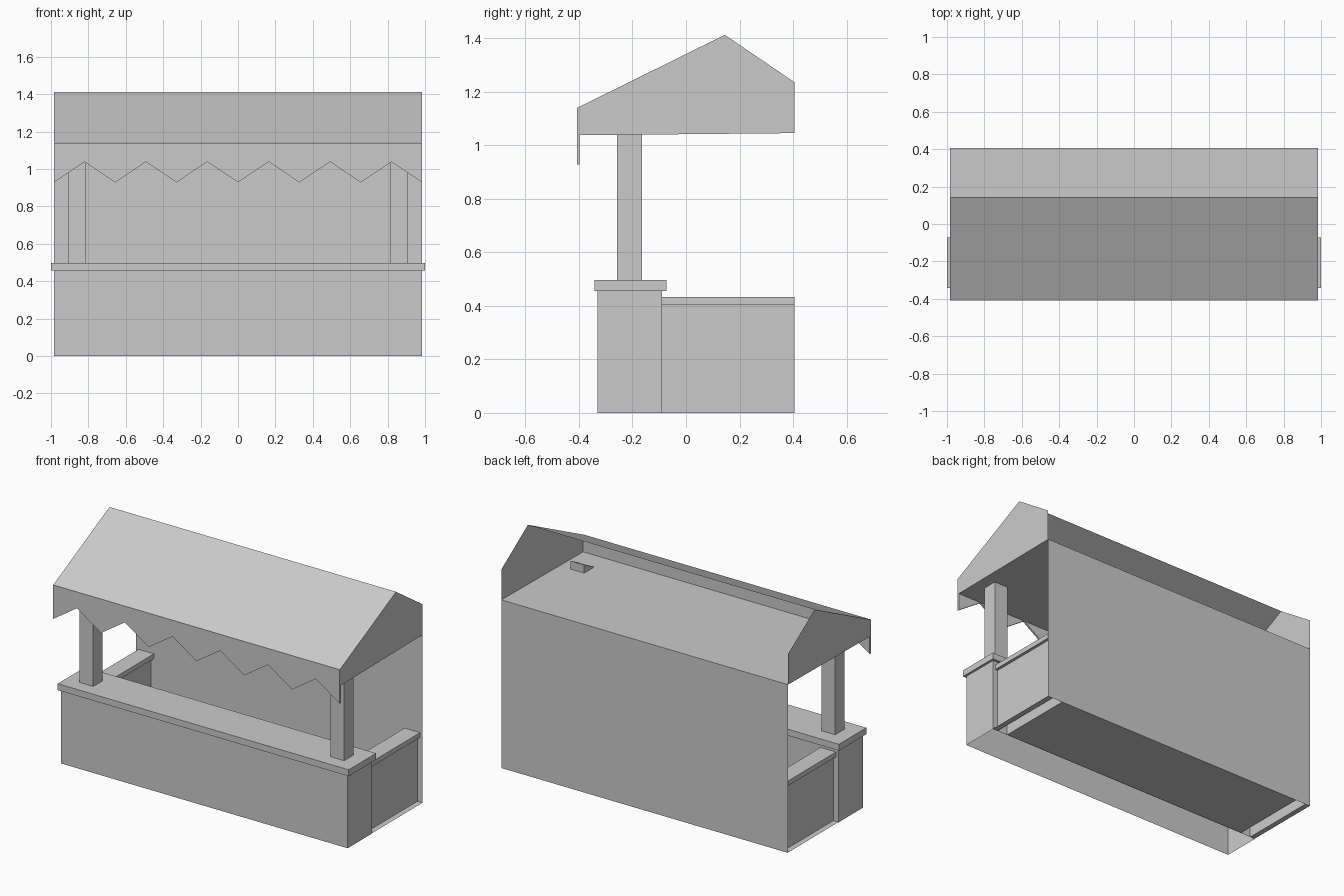
import bpy

if "Cube" in bpy.data.objects:
    bpy.data.objects.remove(bpy.data.objects["Cube"])

HALF = 0.985   # half width of the stall


def mesh_object(name, verts, faces):
    me = bpy.data.meshes.new(name)
    me.from_pydata(verts, [], faces)
    me.update()
    ob = bpy.data.objects.new(name, me)
    bpy.context.collection.objects.link(ob)
    return ob


def box(name, x, y, z, bottom=True, front_top=None):
    """Box from ranges; optionally open below or with a lower front top edge."""
    zf = z[1] if front_top is None else front_top
    verts = [(x[0], y[0], z[0]), (x[1], y[0], z[0]), (x[1], y[1], z[0]), (x[0], y[1], z[0]),
             (x[0], y[0], zf), (x[1], y[0], zf), (x[1], y[1], z[1]), (x[0], y[1], z[1])]
    faces = [(4, 5, 6, 7), (0, 1, 5, 4), (1, 2, 6, 5), (2, 3, 7, 6), (3, 0, 4, 7)]
    if bottom:
        faces.append((3, 2, 1, 0))
    return mesh_object(name, verts, faces)


def sheet(name, a, b):
    """Single flat panel across the full width between two (y, z) points."""
    return mesh_object(name, [(-HALF, *a), (HALF, *a), (HALF, *b), (-HALF, *b)], [(0, 1, 2, 3)])


# Counter: hollow body open underneath, with an overhanging top slab
box("counter_body", (-HALF, HALF), (-0.33, -0.09), (0, 0.456), bottom=False)
box("counter_top", (-1, 1), (-0.342, -0.073), (0.456, 0.496))

# Thin floor strips and main floor, leaving the hollow side walls open below
for name, x0, x1 in (("floor", -0.88, 0.88), ("left_ledge", -HALF, -0.95), ("right_ledge", 0.95, HALF)):
    mesh_object(name, [(x0, -0.09, 0.002), (x1, -0.09, 0.002), (x1, 0.405, 0.002), (x0, 0.405, 0.002)],
                [(0, 1, 2, 3)])

# Back wall and ceiling
sheet("back_wall", (0.405, 1.045), (0.405, 0))
sheet("ceiling", (-0.40, 1.037), (0.405, 1.045))

# Roof: one front slope, open at the back
EAVE, RIDGE = (-0.405, 1.14), (0.145, 1.412)
sheet("roof_slope", EAVE, RIDGE)

# Mirrored parts: gables, posts, low side walls with caps
gable = [(-0.405, 1.037), EAVE, RIDGE, (0.405, 1.235), (0.405, 1.045)]
for side, s in (("left", -1), ("right", 1)):
    order = range(5) if s < 0 else range(4, -1, -1)
    mesh_object(side + "_gable", [(s * HALF, y, z) for y, z in gable], [tuple(order)])

    def span(a, b):
        return tuple(sorted((s * a, s * b)))

    box(side + "_post", span(0.815, 0.91), (-0.258, -0.164), (0.49, 1.09), front_top=1.043)
    box(side + "_side_wall", span(0.88, 0.95), (-0.09, 0.405), (0, 0.403), bottom=False)
    box(side + "_side_cap", span(0.862, 0.968), (-0.09, 0.405), (0.403, 0.433))

# Zigzag valance along the front eave: six and a half-step teeth, given thickness
n = 12
verts, faces = [], []
for y in (-0.408, -0.397):
    for i in range(n + 1):
        x = -HALF + 2 * HALF * i / n
        verts += [(x, y, 1.139), (x, y, 0.928 if i % 2 == 0 else 1.038)]
B = 2 * (n + 1)
for i in range(n):
    a = 2 * i
    faces += [(a, a + 1, a + 3, a + 2), (B + a + 2, B + a + 3, B + a + 1, B + a),
              (a + 1, B + a + 1, B + a + 3, a + 3), (a, a + 2, B + a + 2, B + a)]
faces += [(0, B, B + 1, 1), (2 * n, 2 * n + 1, B + 2 * n + 1, B + 2 * n)]
mesh_object("valance", verts, faces)
